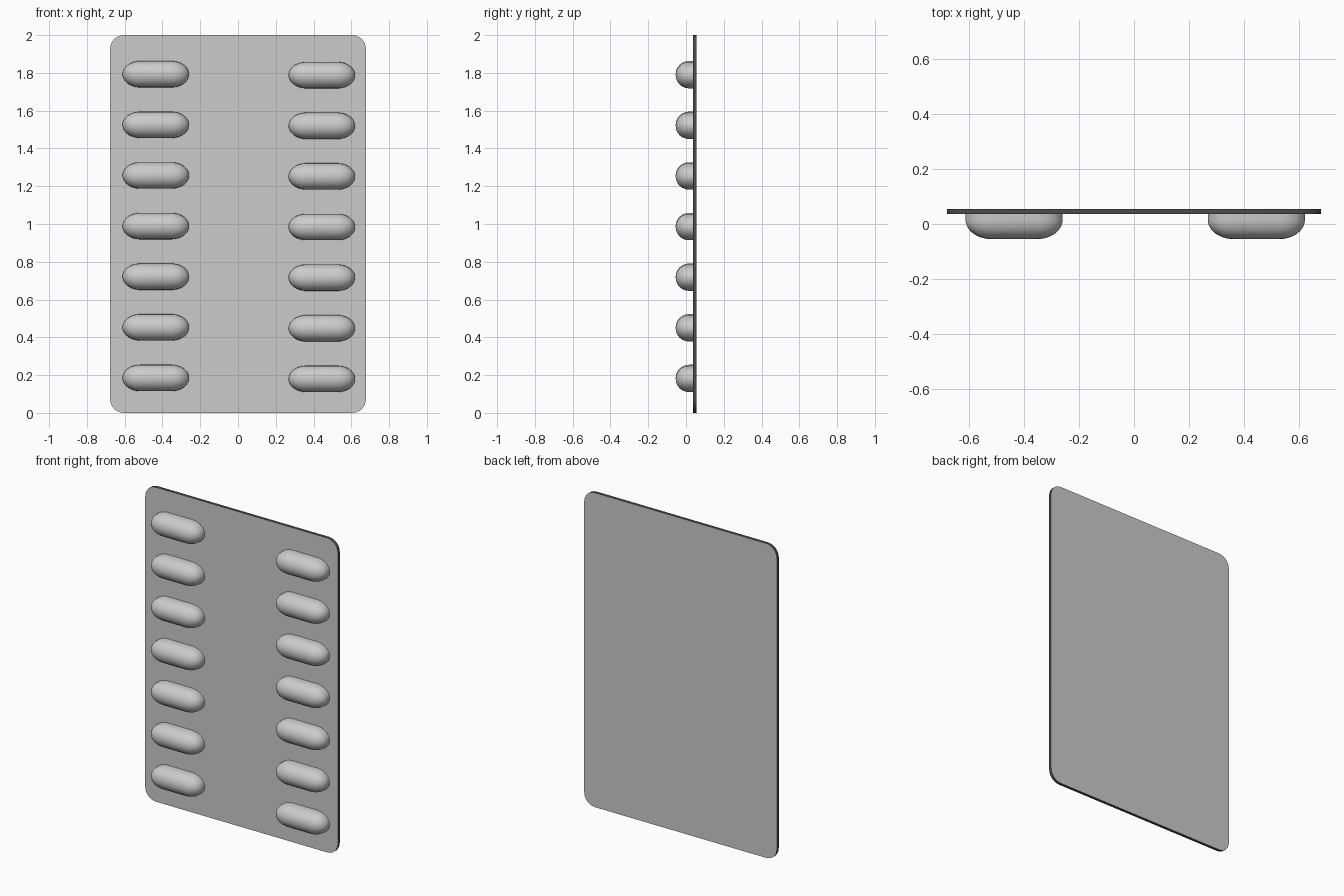
import bpy, bmesh, math
from mathutils import Matrix

cube = bpy.data.objects.get("Cube")
if cube:
    bpy.data.objects.remove(cube, do_unlink=True)


def make_material(name, value):
    mat = bpy.data.materials.new(name)
    mat.use_nodes = True
    colour = (value, value, value, 1)
    mat.diffuse_color = colour
    mat.node_tree.nodes["Principled BSDF"].inputs["Base Color"].default_value = colour
    return mat


grey = make_material("mid_grey", 0.6)
dark = make_material("dark_grey", 0.07)

WIDTH, HEIGHT = 1.356, 2.0
FRONT, BACK = 0.036, 0.055


def add_object(name, bm, materials):
    mesh = bpy.data.meshes.new(name)
    bm.to_mesh(mesh)
    bm.free()
    for mat in materials:
        mesh.materials.append(mat)
    obj = bpy.data.objects.new(name, mesh)
    bpy.context.collection.objects.link(obj)
    bpy.ops.object.select_all(action="DESELECT")
    obj.select_set(True)
    bpy.context.view_layer.objects.active = obj
    bpy.ops.object.shade_smooth_by_angle(angle=math.radians(35))
    return obj


# Backing sheet with rounded corners and a dark rim
bm = bmesh.new()
bmesh.ops.create_cube(bm, size=1)
bmesh.ops.scale(bm, vec=(WIDTH, BACK - FRONT, HEIGHT), verts=bm.verts)
bmesh.ops.translate(bm, vec=(0, (FRONT + BACK) / 2, HEIGHT / 2), verts=bm.verts)
corners = [e for e in bm.edges if abs(e.verts[0].co.y - e.verts[1].co.y) > 0.01]
bmesh.ops.bevel(bm, geom=corners, offset=0.075, segments=6, profile=0.5, affect="EDGES")
bmesh.ops.recalc_face_normals(bm, faces=bm.faces)
for face in bm.faces:
    face.material_index = 1 if abs(face.normal.y) < 0.5 else 0
add_object("backing_sheet", bm, (grey, dark))


# Pocket: half a stretched capsule, with straight walls down to the sheet
def pocket_mesh(bm):
    bmesh.ops.create_uvsphere(bm, u_segments=24, v_segments=25, radius=1,
                              matrix=Matrix.Rotation(math.pi / 2, 4, "Y"))
    for v in bm.verts:
        v.co.x = v.co.x * 0.095 + math.copysign(0.081, v.co.x)
        v.co.y *= 0.07
        v.co.z *= 0.07
    bmesh.ops.bisect_plane(bm, geom=bm.verts[:] + bm.edges[:] + bm.faces[:], dist=1e-5,
                           plane_co=(0, 0, 0), plane_no=(0, 1, 0), clear_outer=True)
    open_edges = [e for e in bm.edges if e.is_boundary]
    wall = bmesh.ops.extrude_edge_only(bm, edges=open_edges)["geom"]
    wall_verts = [g for g in wall if isinstance(g, bmesh.types.BMVert)]
    bmesh.ops.translate(bm, vec=(0, 0.025, 0), verts=wall_verts)
    bmesh.ops.recalc_face_normals(bm, faces=bm.faces)


# Two columns of seven pockets
for side, x, lowest in (("right", -0.435, 0.185), ("left", 0.444, 0.18)):
    for row in range(7):
        bm = bmesh.new()
        pocket_mesh(bm)
        pocket = add_object(f"{side}_pocket_{row + 1}", bm, (grey,))
        pocket.location = (x, 0.015, lowest + row * 0.268)
